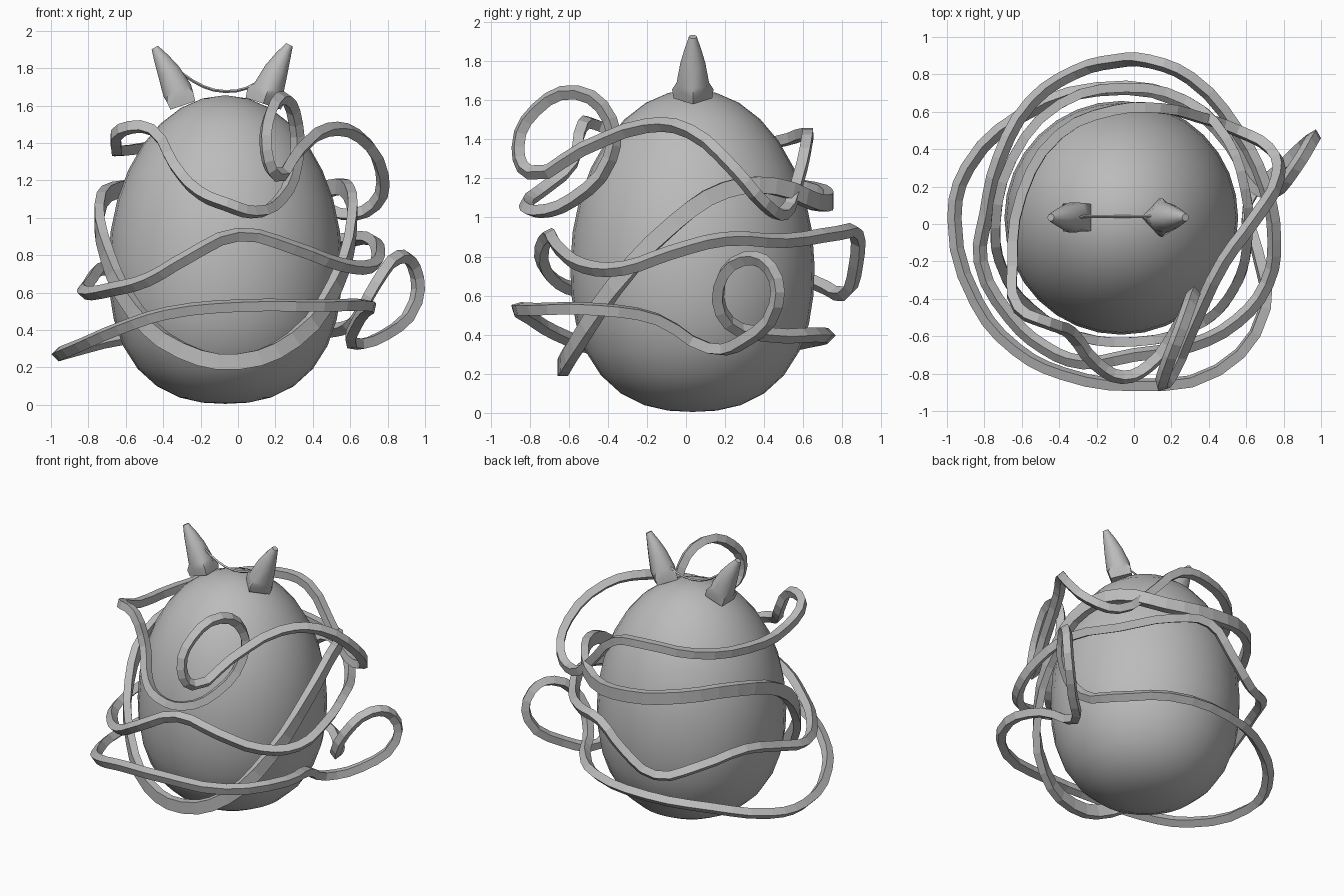
import bpy, bmesh, math
from mathutils import Vector

if "Cube" in bpy.data.objects:
    bpy.data.objects.remove(bpy.data.objects["Cube"])

# One matte grey for everything
grey = bpy.data.materials.new("plain grey")
grey.use_nodes = True
grey.diffuse_color = (0.5, 0.5, 0.5, 1)
grey.node_tree.nodes["Principled BSDF"].inputs["Base Color"].default_value = grey.diffuse_color


def finish_mesh(name, bm):
    bmesh.ops.recalc_face_normals(bm, faces=bm.faces)
    mesh = bpy.data.meshes.new(name)
    bm.to_mesh(mesh)
    bm.free()
    mesh.materials.append(grey)
    obj = bpy.data.objects.new(name, mesh)
    bpy.context.collection.objects.link(obj)
    return obj


def activate(obj):
    bpy.ops.object.select_all(action="DESELECT")
    obj.select_set(True)
    bpy.context.view_layer.objects.active = obj


def smooth(obj, degrees):
    activate(obj)
    bpy.ops.object.shade_smooth_by_angle(angle=math.radians(degrees))


def add_curve(name, dimensions):
    curve = bpy.data.curves.new(name, "CURVE")
    curve.dimensions = dimensions
    obj = bpy.data.objects.new(name, curve)
    bpy.context.collection.objects.link(obj)
    return obj


def belt_section(width, height):
    """Rectangle used as the cross-section of a flat band."""
    obj = add_curve("belt_section", "2D")
    obj.hide_render = True
    spline = obj.data.splines.new("POLY")
    spline.points.add(3)
    for point, (sx, sy) in zip(spline.points, [(-1, -1), (1, -1), (1, 1), (-1, 1)]):
        point.co = (sx * width / 2, sy * height / 2, 0, 1)
    spline.use_cyclic_u = True
    return obj


def strand(name, points, thickness=0.038, closed=True, section=None):
    """Four-sided band that follows a smooth path through the points."""
    obj = add_curve(name, "3D")
    curve = obj.data
    if section:
        curve.twist_mode = "Z_UP"
        curve.bevel_mode = "OBJECT"
        curve.bevel_object = section
    else:
        curve.twist_mode = "MINIMUM"
        curve.bevel_depth = thickness
        curve.bevel_resolution = 0
    curve.resolution_u = 3
    curve.use_fill_caps = not closed
    spline = curve.splines.new("BEZIER")
    spline.bezier_points.add(len(points) - 1)
    for knot, place in zip(spline.bezier_points, points):
        knot.co = place
        knot.handle_left_type = knot.handle_right_type = "AUTO"
    spline.use_cyclic_u = closed
    spline.use_smooth = False
    curve.materials.append(grey)
    activate(obj)
    bpy.ops.object.convert(target="MESH")


def horn(name, rings, turn, sides=12):
    """Square foot that becomes a round, leaning spike."""
    bm = bmesh.new()
    loops = []
    for index, (x, z, radius) in enumerate(rings):
        # Lean each ring with the horn's axis
        before, after = rings[max(index - 1, 0)], rings[min(index + 1, len(rings) - 1)]
        axis = Vector((after[0] - before[0], 0, after[1] - before[1])).normalized()
        across = Vector((0, 1, 0))
        side = across.cross(axis)
        square = index < 2
        loop = []
        for step in range(sides):
            angle = math.tau * step / sides + math.pi / 4
            c, s = math.cos(angle), math.sin(angle)
            reach = radius / max(abs(c), abs(s)) if square else radius
            c, s = math.cos(angle + turn) * reach, math.sin(angle + turn) * reach
            loop.append(bm.verts.new(Vector((x, 0.035, z)) + side * c + across * s))
        loops.append(loop)
    for low, high in zip(loops, loops[1:]):
        for i in range(sides):
            j = (i + 1) % sides
            bm.faces.new((low[i], low[j], high[j], high[i]))
    bm.faces.new(loops[0])
    bm.faces.new(loops[-1])
    smooth(finish_mesh(name, bm), 35)


# Egg-shaped body: round above its widest line, blunter below
bm = bmesh.new()
bmesh.ops.create_uvsphere(bm, u_segments=32, v_segments=16, radius=1)
for v in bm.verts:
    x, y, z = v.co
    blunt = 2 if z > 0 else 2.4
    ring = math.hypot(x, y)
    swell = 1 / (ring ** blunt + abs(z) ** blunt) ** (1 / blunt)
    v.co = (x * swell * 0.625 - 0.068, y * swell * 0.625 + 0.033,
            0.75 + z * swell * (0.905 if z > 0 else 0.745))
smooth(finish_mesh("egg_body", bm), 60)

# Horns and the thin cord slung between their tips
horn("right_horn", [(-.295, 1.6, .07), (-.31, 1.645, .075), (-.325, 1.68, .083),
                    (-.37, 1.78, .064), (-.41, 1.85, .043), (-.445, 1.91, .02)], 0)
horn("left_horn", [(.135, 1.61, .07), (.15, 1.655, .075), (.165, 1.69, .083),
                   (.205, 1.79, .064), (.24, 1.86, .043), (.275, 1.925, .02)], math.pi / 4)
strand("horn_cord", [(-.43, .03, 1.89), (-.24, .04, 1.73), (-.07, .04, 1.675),
                     (.1, .04, 1.72), (.27, .03, 1.9)], .008, closed=False)

# Lowest band, with a loop standing out on the left side
strand("lower_band", [
    (-.96, .03, .27), (-.84, -.42, .32), (-.63, -.67, .41), (-.38, -.8, .49), (0, -.86, .53),
    (.45, -.78, .53), (.7, -.45, .53), (.66, -.15, .48), (.61, .12, .33), (.78, .3, .37),
    (.95, .46, .55), (.94, .43, .74), (.86, .3, .79), (.74, .17, .65), (.63, .22, .46),
    (.52, .42, .4), (.25, .66, .4), (-.2, .72, .39), (-.6, .58, .36), (-.89, .3, .29)])

# Middle band, waving around the body
strand("middle_band", [
    (-.82, -.2, .6), (-.66, -.5, .62), (-.48, -.66, .67), (-.27, -.74, .79), (0, -.7, .91),
    (.3, -.65, .84), (.55, -.52, .75), (.71, -.32, .74), (.75, -.08, .82), (.7, .2, .89),
    (.55, .5, .88), (.3, .78, .92), (.08, .87, .92), (-.1, .87, .76), (-.32, .81, .61),
    (-.55, .65, .67), (-.72, .35, .73), (-.79, .05, .66)])

# Steep flat belt: low at the front, high at the back
section = belt_section(.05, .085)
strand("tilted_band", [
    (0, -.63, .23), (.3, -.56, .35), (.52, -.37, .64), (.61, -.05, .98), (.59, .2, 1.14),
    (.5, .45, 1.16), (.28, .66, 1.08), (-.05, .73, 1.09), (-.4, .64, 1.14), (-.65, .35, 1.15),
    (-.74, 0, 1.04), (-.7, -.25, .8), (-.55, -.45, .5), (-.3, -.6, .29)], section=section)
bpy.data.objects.remove(section)

# Top band, with a loop standing out at the front
strand("upper_band", [
    (-.06, -.82, 1.07), (.08, -.76, 1.03), (.22, -.58, 1.09), (.31, -.39, 1.3), (.31, -.39, 1.5),
    (.25, -.56, 1.64), (.17, -.77, 1.55), (.15, -.86, 1.36), (.2, -.8, 1.23), (.32, -.53, 1.35),
    (.48, -.2, 1.47), (.64, .02, 1.44), (.77, .25, 1.24), (.73, .4, 1.07), (.55, .5, 1.02),
    (.35, .57, 1.18), (.13, .62, 1.4), (-.1, .61, 1.43), (-.4, .48, 1.39), (-.6, .16, 1.36),
    (-.65, -.23, 1.38), (-.62, -.45, 1.47), (-.46, -.53, 1.47), (-.34, -.58, 1.28),
    (-.2, -.75, 1.13)])
